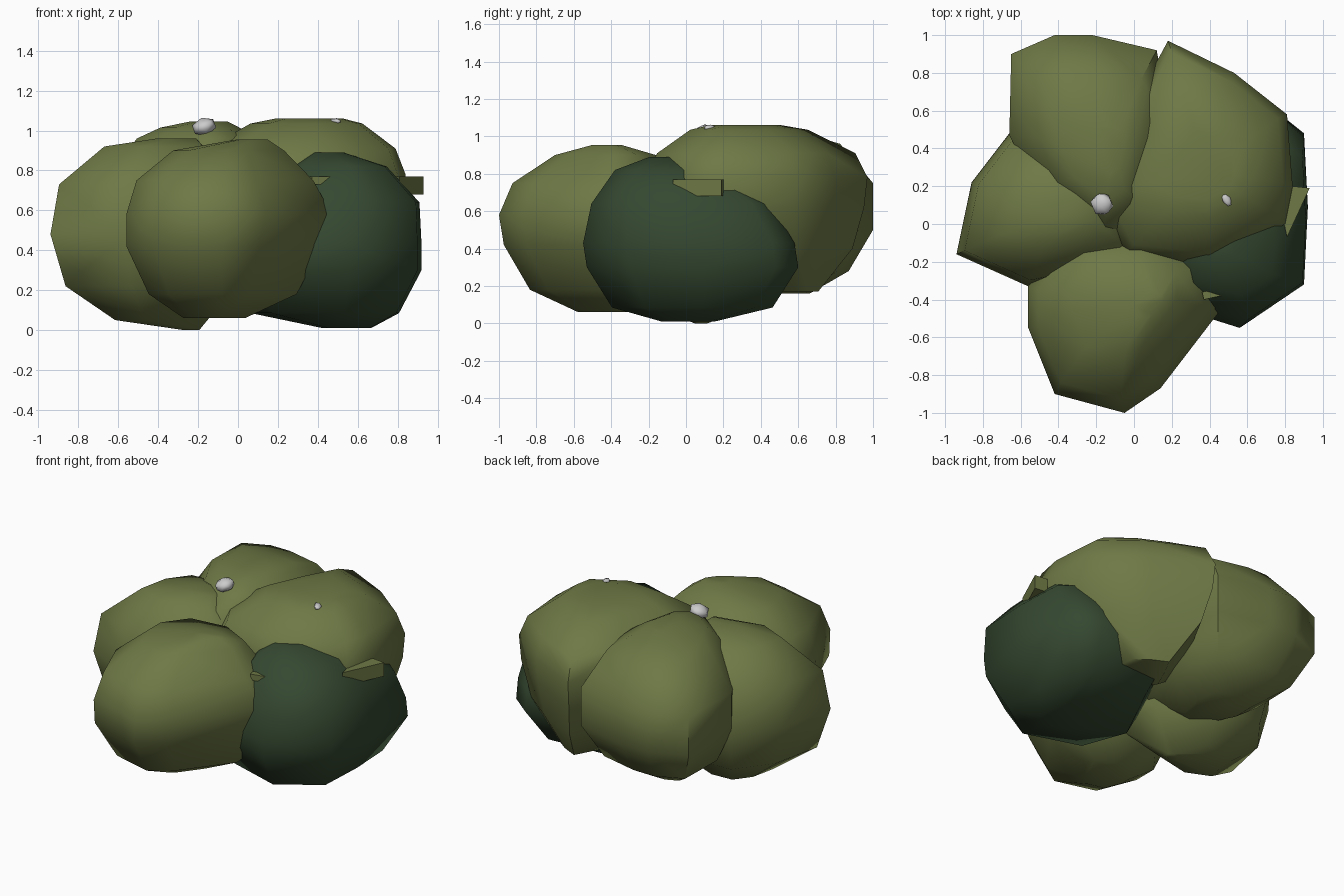
import bpy, bmesh, math
from mathutils import Vector

if "Cube" in bpy.data.objects:
    bpy.data.objects.remove(bpy.data.objects["Cube"])


def material(name, color):
    m = bpy.data.materials.new(name)
    m.diffuse_color = (*color, 1)
    m.use_nodes = True
    m.node_tree.nodes["Principled BSDF"].inputs["Base Color"].default_value = m.diffuse_color
    return m


LIGHT = material("leaf_light", (0.155, 0.19, 0.06))
DARK = material("leaf_dark", (0.035, 0.065, 0.03))


def hull(name, points, mat=None, angle=30):
    bm = bmesh.new()
    for p in points:
        bm.verts.new(p)
    bmesh.ops.convex_hull(bm, input=bm.verts[:])
    loose = [v for v in bm.verts if not v.link_faces]
    bmesh.ops.delete(bm, geom=loose, context='VERTS')
    bmesh.ops.recalc_face_normals(bm, faces=bm.faces[:])
    me = bpy.data.meshes.new(name)
    bm.to_mesh(me)
    bm.free()
    ob = bpy.data.objects.new(name, me)
    bpy.context.collection.objects.link(ob)
    if mat:
        me.materials.append(mat)
    bpy.ops.object.select_all(action='DESELECT')
    ob.select_set(True)
    bpy.context.view_layer.objects.active = ob
    bpy.ops.object.shade_smooth_by_angle(angle=math.radians(angle))
    return ob


def lobe(name, center, outline, levels, mat):
    """Faceted mound: plan outline scaled and shifted at each height."""
    c = Vector(center)
    pts = []
    for z, s, dx, dy in levels:
        for p in outline:
            q = c + (Vector(p) - c) * s
            pts.append((q.x + dx, q.y + dy, z))
    return hull(name, pts, mat, 55)


# Foliage lobes
lobe("front_lobe", (-0.05, -0.48),
     [(-.56, -.33), (-.56, -.55), (-.42, -.9), (-.05, -1), (.14, -.87),
      (.31, -.64), (.47, -.44), (.45, -.18), (.1, 0), (-.35, -.05)],
     [(.06, .3, -.07, .06), (.18, .72, -.03, .02), (.42, .95, -.025, 0), (.58, 1, 0, 0),
      (.75, .86, -.02, 0), (.9, .54, .0, .06), (.955, .15, .12, .06)], LIGHT)
lobe("left_lobe", (-0.4, 0.08),
     [(-.56, -.33), (-.94, -.16), (-.86, .22), (-.66, .48), (-.3, .5), (.05, .2), (.05, -.2)],
     [(0, .08, .17, 0), (.05, .4, 0, 0), (.22, .86, 0, 0), (.48, 1, 0, 0),
      (.73, .92, 0, 0), (.92, .5, 0, 0), (.96, .2, .1, 0)], LIGHT)
lobe("back_left_lobe", (-0.25, 0.48),
     [(-.65, .9), (-.42, 1), (-.22, 1), (.12, .92), (.2, .5), (.08, 0),
      (-.15, -.13), (-.5, .15), (-.66, .47)],
     [(.16, .35, 0, 0), (.28, .75, 0, 0), (.5, 1, 0, 0), (.75, 1, 0, 0),
      (.96, .7, .03, -.02), (1.015, .46, .05, -.08), (1.045, .22, .1, -.08)], LIGHT)
lobe("back_right_lobe", (0.38, 0.38),
     [(.18, .97), (.53, .8), (.81, .58), (.84, .2), (.8, 0), (.4, -.22),
      (-.05, -.17), (-.22, .15), (-.02, .6)],
     [(.17, .3, 0, .15), (.4, .78, 0, .05), (.62, .97, 0, 0), (.78, 1, 0, 0),
      (.91, .89, 0, 0), (1.035, .53, 0, -.04), (1.06, .32, 0, -.06)], LIGHT)
lobe("dark_lobe", (0.45, 0.03),
     [(.56, -.53), (.9, -.3), (.92, .1), (.9, .48), (.75, .6), (.22, .57), (-.06, 0), (.08, -.38)],
     [(.01, .25, .1, -.02), (.085, .76, .0, 0), (.3, 1, 0, 0), (.43, 1, 0, -.02),
      (.64, .85, .06, -.06), (.82, .5, .06, -.13), (.89, .17, 0, -.13)], DARK)


# Thin leaf slivers on the right side
def sliver(name, plan, z0, z1):
    hull(name, [(x, y, z) for x, y in plan for z in (z0, z1)], LIGHT, 20)


sliver("leaf_sliver_front", [(.36, -.36), (.37, -.4), (.6, -.35), (.6, -.32)], .73, .77)
sliver("leaf_sliver_side", [(.79, .02), (.81, -.07), (.93, .19), (.84, .2)], .68, .77)


# Small grey pebbles on top
def pebble(name, loc, scale, rot):
    bpy.ops.mesh.primitive_ico_sphere_add(subdivisions=1, radius=1, location=loc, rotation=rot)
    ob = bpy.context.object
    ob.name = name
    ob.scale = scale
    bpy.ops.object.shade_smooth_by_angle(angle=math.radians(75))


pebble("large_pebble", (-.17, .105, 1.02), (.065, .065, .046), (0, -.3, .4))
pebble("small_pebble", (.49, .13, 1.045), (.025, .042, .018), (0, .3, .5))
